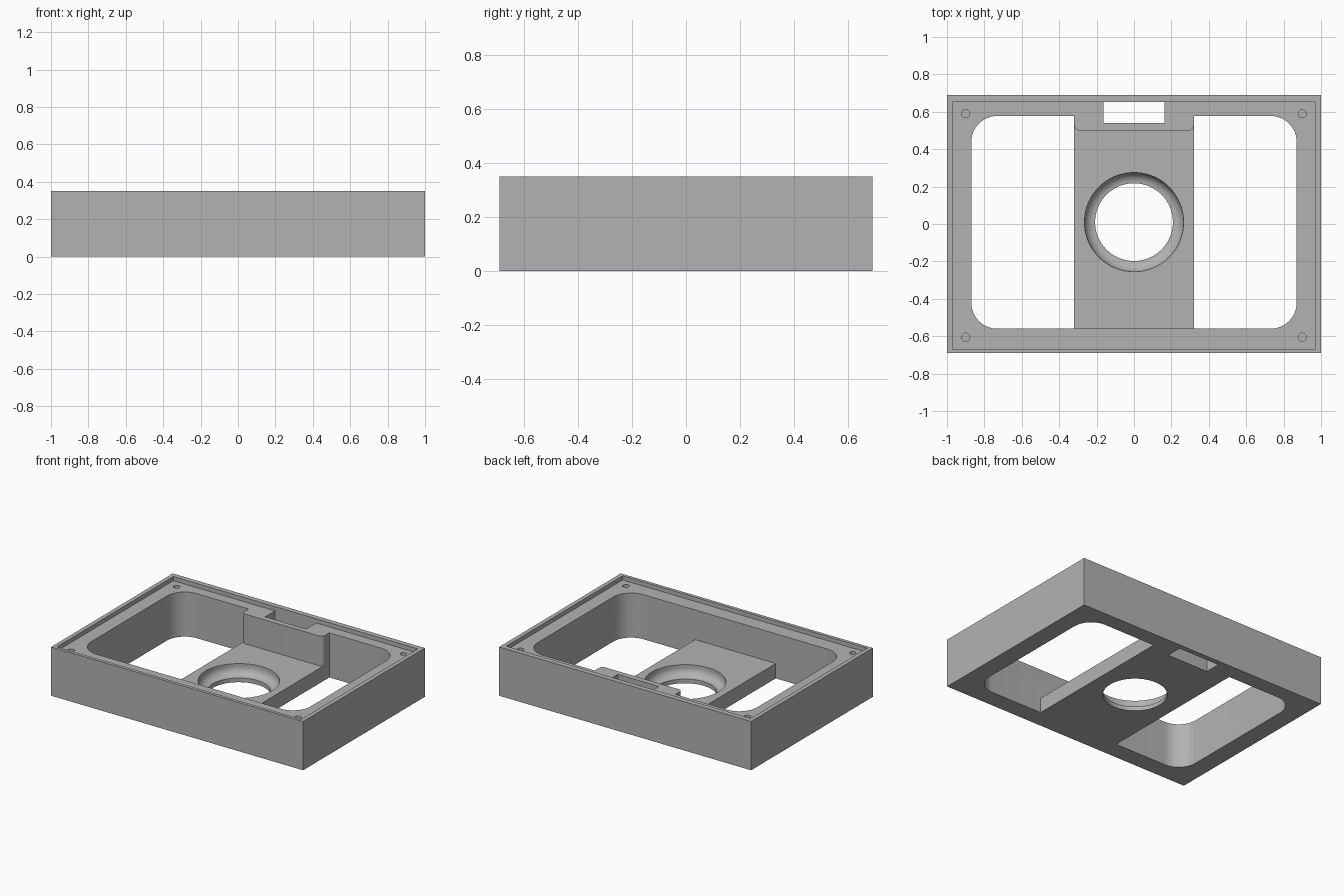
import bpy, bmesh, math
from mathutils import Vector, Matrix

cube = bpy.data.objects.get("Cube")
if cube:
    bpy.data.objects.remove(cube, do_unlink=True)

grey = bpy.data.materials.new("plain grey")
grey.use_nodes = True
grey.diffuse_color = (0.45, 0.45, 0.45, 1)
grey.node_tree.nodes["Principled BSDF"].inputs["Base Color"].default_value = grey.diffuse_color

HEIGHT, LEDGE, PLATE = 0.35, 0.32, 0.107
BELOW, ABOVE = -0.1, 0.5
FRONT, BACK = -0.56, 0.578     # ends of the window opening
SIDE, HALF = 0.87, 0.32        # half widths of the opening and the centre plate


def finish(bm, name):
    bmesh.ops.recalc_face_normals(bm, faces=bm.faces)
    mesh = bpy.data.meshes.new(name)
    bm.to_mesh(mesh)
    bm.free()
    mesh.materials.append(grey)
    obj = bpy.data.objects.new(name, mesh)
    bpy.context.collection.objects.link(obj)
    return obj


def prism(name, corners, z0, z1, steps=12):
    """Extrude an outline of (x, y, corner radius) with right-angled corners."""
    pts = []
    for i, (x, y, r) in enumerate(corners):
        p = Vector((x, y))
        if r == 0:
            pts.append(p)
            continue
        u = (Vector(corners[i - 1][:2]) - p).normalized()
        v = (Vector(corners[(i + 1) % len(corners)][:2]) - p).normalized()
        for k in range(steps + 1):
            t = math.pi / 2 * k / steps
            pts.append(p + r * (u + v - v * math.cos(t) - u * math.sin(t)))
    bm = bmesh.new()
    face = bm.faces.new([bm.verts.new((q.x, q.y, z0)) for q in pts])
    out = bmesh.ops.extrude_face_region(bm, geom=[face])
    top = [g for g in out["geom"] if isinstance(g, bmesh.types.BMVert)]
    bmesh.ops.translate(bm, verts=top, vec=(0, 0, z1 - z0))
    return finish(bm, name)


def block(name, x0, x1, y0, y1, z0, z1):
    return prism(name, [(x0, y0, 0), (x1, y0, 0), (x1, y1, 0), (x0, y1, 0)], z0, z1)


def lathe(name, profile, centre, steps=64):
    bm = bmesh.new()
    verts = [bm.verts.new((r, 0, z)) for r, z in profile]
    edges = [bm.edges.new(pair) for pair in zip(verts, verts[1:])]
    bmesh.ops.spin(bm, geom=verts + edges, cent=(0, 0, 0), axis=(0, 0, 1),
                   angle=math.tau, steps=steps)
    bmesh.ops.remove_doubles(bm, verts=bm.verts, dist=1e-5)
    bmesh.ops.transform(bm, matrix=Matrix.Translation((*centre, 0)), verts=bm.verts)
    return finish(bm, name)


# Solid housing block
housing = block("housing", -1, 1, -0.69, 0.69, 0, HEIGHT)

# Recess inside the thin top lip
cutters = [block("lip_recess", -0.97, 0.97, -0.667, 0.653, LEDGE, ABOVE)]

# Rounded opening above the plate, with the rear boss left standing
cutters.append(prism("upper_opening", [
    (-SIDE, FRONT, 0.14), (SIDE, FRONT, 0.14), (SIDE, BACK, 0.14),
    (HALF, BACK, 0), (HALF, 0.5, 0.03), (-HALF, 0.5, 0.03),
    (-HALF, BACK, 0), (-SIDE, BACK, 0.14)], PLATE, ABOVE))

# Side windows through the floor
for s in (-1, 1):
    cutters.append(prism("side_window", [
        (s * HALF, FRONT, 0), (s * SIDE, FRONT, 0.14),
        (s * SIDE, BACK, 0.14), (s * HALF, BACK, 0)], BELOW, 0.2))

# Slot down through the rear boss
cutters.append(block("rear_slot", -0.163, 0.163, 0.54, 0.653, BELOW, ABOVE))

# Round hole with a coved seat
hole, seat, low = 0.208, 0.265, 0.03
cove = seat - hole
arc = [(hole + cove * math.sin(a), low + cove * (1 - math.cos(a)))
       for a in (math.pi / 2 * k / 8 for k in range(9))]
cutters.append(lathe("coved_hole", [(0, BELOW), (hole, BELOW)] + arc
                     + [(seat, 0.2), (0, 0.2)], (0, 0.01)))

# Blind screw holes in the corners
for x in (-0.9, 0.9):
    for y in (-0.605, 0.59):
        cutters.append(lathe("screw_hole", [(0, 0.2), (0.022, 0.2), (0.022, ABOVE), (0, ABOVE)],
                             (x, y), 24))

# Cut everything out, then drop the cutters
bpy.context.view_layer.objects.active = housing
for cutter in cutters:
    cutter.hide_render = True
    mod = housing.modifiers.new("cut", 'BOOLEAN')
    mod.operation = 'DIFFERENCE'
    mod.solver = 'EXACT'
    mod.object = cutter
    bpy.ops.object.modifier_apply(modifier=mod.name)
    bpy.data.objects.remove(cutter, do_unlink=True)

bpy.ops.object.select_all(action='DESELECT')
housing.select_set(True)
bpy.ops.object.shade_smooth_by_angle(angle=math.radians(30))
